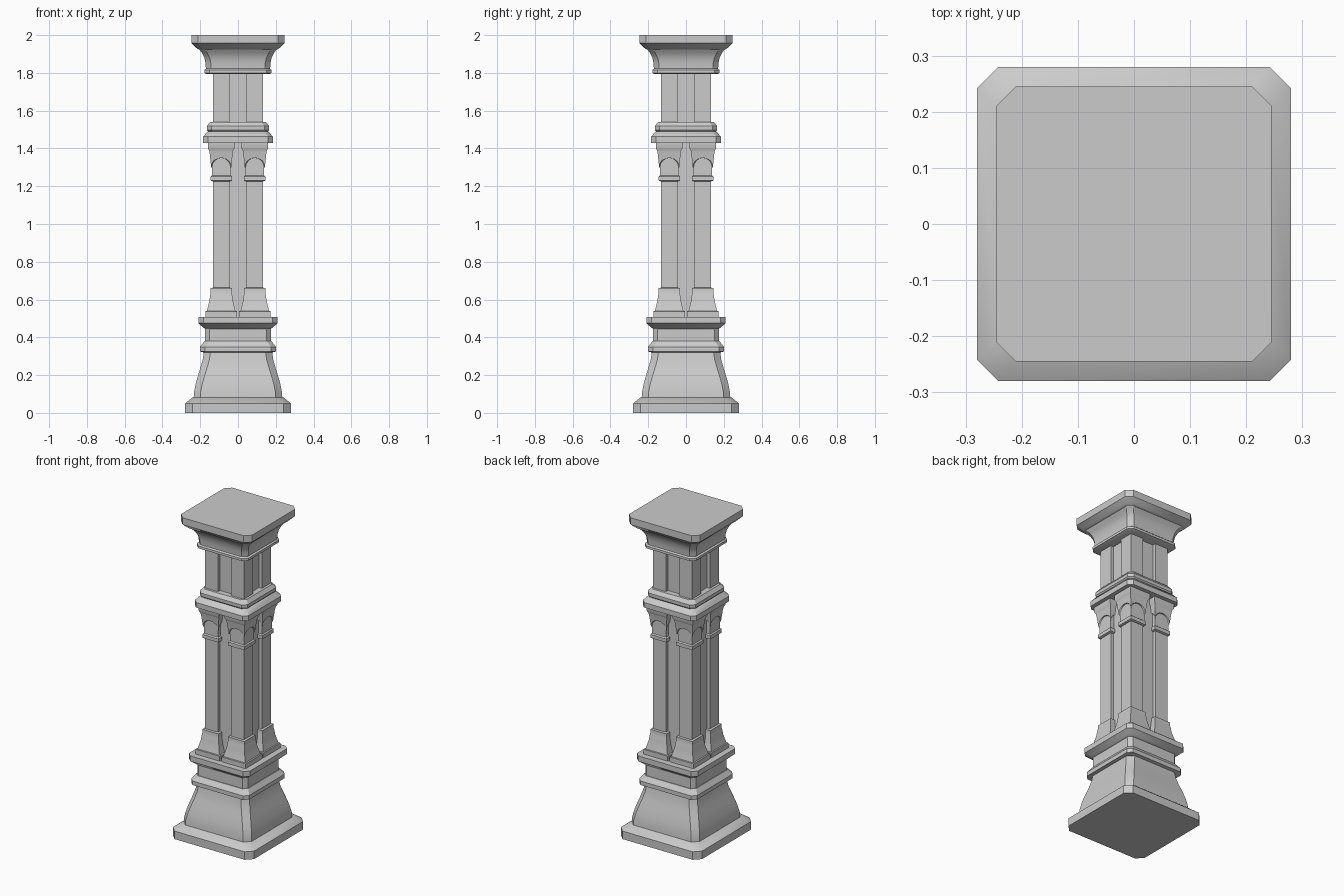
import bpy, bmesh, math

cube = bpy.data.objects.get("Cube")
if cube:
    bpy.data.objects.remove(cube, do_unlink=True)

stone = bpy.data.materials.new("grey stone")
stone.use_nodes = True
colour = (0.6, 0.6, 0.6, 1)
stone.diffuse_color = colour
stone.node_tree.nodes["Principled BSDF"].inputs["Base Color"].default_value = colour


def square(h, z, c=0.0):
    """Square section of half width h, with corners cut by c."""
    if not c:
        return [(-h, -h, z), (h, -h, z), (h, h, z), (-h, h, z)]
    k = h - c
    return [(-k, -h, z), (k, -h, z), (h, -k, z), (h, k, z),
            (k, h, z), (-k, h, z), (-h, k, z), (-h, -k, z)]


def arched(width, arch, steps=8):
    """Square section whose four sides rise in an arch; width depends on z."""
    ring = []
    for side in range(4):
        for i in range(steps):
            t = -math.cos(math.pi * i / steps)
            z = arch(t)
            h = width(z)
            a, b = h * t, -h
            for _ in range(side):
                a, b = -b, a
            ring.append((a, b, z))
    return ring


def loft(name, rings, centre=(0, 0), angle=30):
    """Skin a stack of matching sections and cap both ends."""
    bm = bmesh.new()
    loops = [[bm.verts.new(p) for p in ring] for ring in rings]
    n = len(loops[0])
    for low, high in zip(loops, loops[1:]):
        for i in range(n):
            j = (i + 1) % n
            bm.faces.new((low[i], low[j], high[j], high[i]))
    bm.faces.new(loops[0][::-1])
    bm.faces.new(loops[-1])
    bmesh.ops.recalc_face_normals(bm, faces=bm.faces)
    mesh = bpy.data.meshes.new(name)
    bm.to_mesh(mesh)
    bm.free()
    mesh.materials.append(stone)
    obj = bpy.data.objects.new(name, mesh)
    obj.location = (*centre, 0)
    bpy.context.collection.objects.link(obj)
    bpy.ops.object.select_all(action="DESELECT")
    obj.select_set(True)
    bpy.context.view_layer.objects.active = obj
    bpy.ops.object.shade_smooth_by_angle(angle=math.radians(angle))
    return obj


def moulding(name, profile, chamfer):
    return loft(name, [square(h, z, chamfer) for h, z in profile])


# Foot and flared pedestal
moulding("foot", [(.28, 0), (.28, .05), (.24, .082)], .038)
moulding("pedestal", [(.235, .075), (.233, .11), (.224, .155), (.211, .2),
                      (.197, .245), (.186, .285), (.18, .33)], .035)
moulding("pedestal_band", [(.18, .32), (.2, .325), (.2, .35), (.178, .38)], .025)
moulding("pedestal_neck", [(.174, .37), (.174, .46)], .022)
moulding("pedestal_cap", [(.174, .445), (.187, .455), (.21, .475), (.21, .508)], .027)

# Recessed core between the four corner columns
loft("core", [square(.113, .5), square(.113, 1.8)])

# Corner columns: base, shaft and arched capital
BASE = [(.083, .5), (.083, .538), (.076, .54), (.069, .565), (.062, .595),
        (.057, .632), (.056, .635), (.056, .66), (.044, .663)]
NECK_RING = [(.044, 1.225), (.056, 1.23), (.056, 1.252), (.049, 1.258), (.049, 1.4)]
ABACUS = [(.062, 1.385), (.071, 1.402), (.071, 1.435)]


def flare(z):
    return .053 + .011 * max(0, (z - 1.3) / .09) ** 1.5


def arch(t):
    return 1.3 + .05 * math.sqrt(max(0, 1 - t * t))


for x, across in ((-1, "right"), (1, "left")):
    for y, along in ((-1, "front"), (1, "back")):
        spot = (x * .089, y * .089)
        tag = f"{along}_{across}_column"
        loft(tag + "_shaft", [square(.0442, .55), square(.0442, 1.8)], spot)
        for part, profile in (("base", BASE), ("neck_ring", NECK_RING), ("abacus", ABACUS)):
            loft(f"{tag}_{part}", [square(h, z) for h, z in profile], spot)
        loft(tag + "_arches", [arched(lambda z: .045, arch),
                               arched(flare, arch),
                               arched(flare, lambda t: 1.37),
                               arched(flare, lambda t: 1.39)], spot)

# Collar around the columns
moulding("collar", [(.185, 1.43), (.185, 1.462), (.165, 1.485), (.158, 1.49),
                    (.165, 1.498), (.165, 1.518), (.148, 1.54)], .025)

# Flared crown and top slab
moulding("crown", [(.165, 1.793), (.178, 1.8), (.178, 1.815), (.17, 1.822),
                   (.172, 1.85), (.178, 1.88), (.19, 1.905), (.21, 1.93)], .028)
moulding("top_slab", [(.21, 1.925), (.22, 1.932), (.245, 1.957), (.245, 2)], .034)
